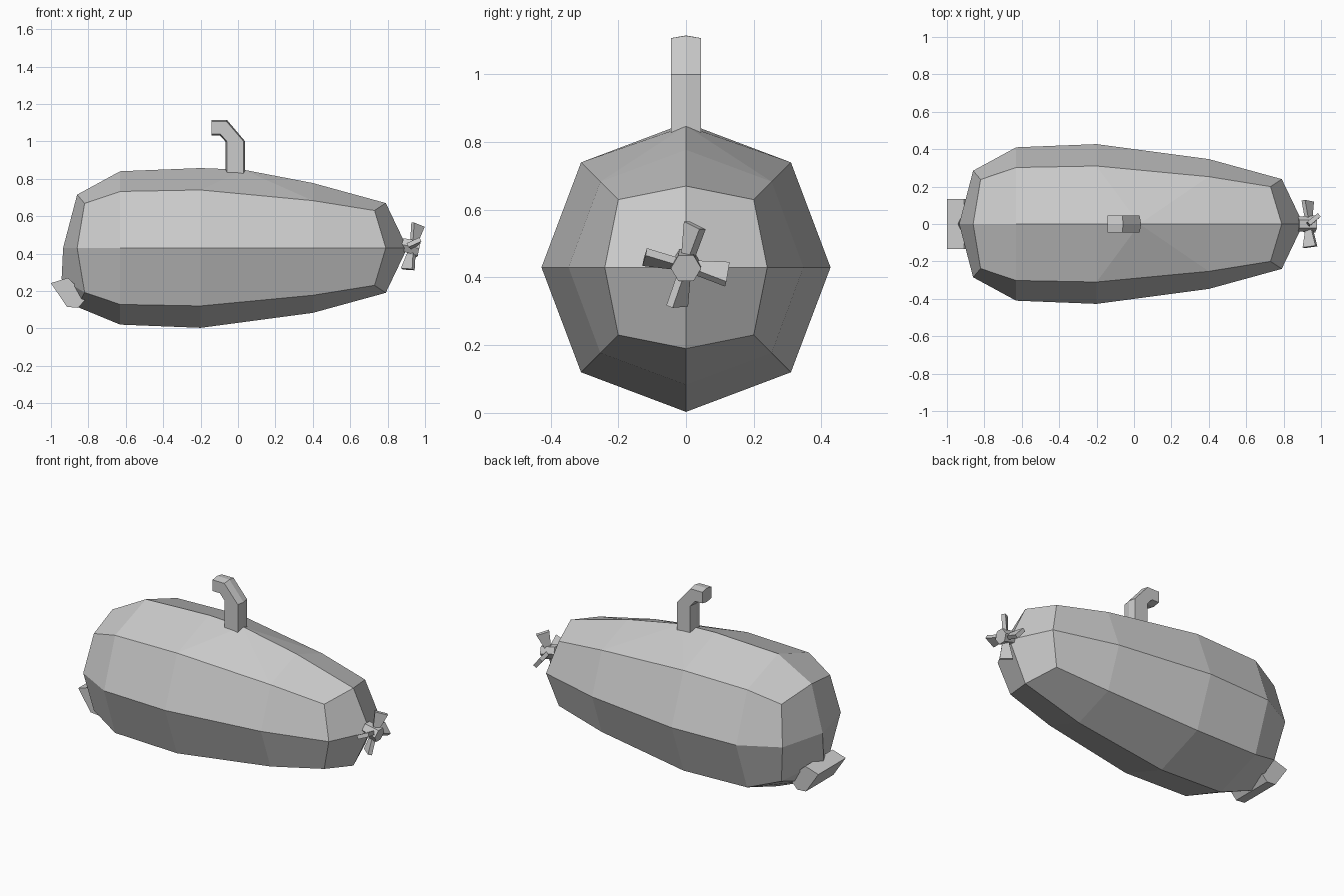
import bpy, bmesh
from math import cos, sin, pi, radians
from mathutils import Matrix, Vector

if "Cube" in bpy.data.objects:
    bpy.data.objects.remove(bpy.data.objects["Cube"])

ZC = 0.43  # height of the hull axis


def finish(bm, name):
    bmesh.ops.recalc_face_normals(bm, faces=bm.faces)
    me = bpy.data.meshes.new(name)
    bm.to_mesh(me)
    bm.free()
    ob = bpy.data.objects.new(name, me)
    bpy.context.collection.objects.link(ob)
    return ob


def loft(bm, rings):
    """Skin a list of equal-length point rings and cap both ends."""
    vs = [[bm.verts.new(p) for p in ring] for ring in rings]
    n = len(vs[0])
    for a, b in zip(vs, vs[1:]):
        for i in range(n):
            j = (i + 1) % n
            bm.faces.new((a[i], a[j], b[j], b[i]))
    bm.faces.new(vs[0])
    bm.faces.new(vs[-1])


# Hull: eight-sided rings; straight and diagonal corners differ at the ends
# (x straight, radius straight, x diagonal, offset diagonal)
stations = [(-0.86, 0.285, -0.82, 0.238), (-0.63, 0.41, -0.63, 0.302),
            (-0.20, 0.427, -0.20, 0.31), (0.40, 0.347, 0.40, 0.253),
            (0.79, 0.24, 0.73, 0.20)]
bm = bmesh.new()
rings = []
for k, (xs, rs, xd, d) in enumerate(stations):
    ring = []
    for i in range(8):
        x, r = (xd, d * 2 ** 0.5) if i % 2 else (xs, rs)
        z = ZC + r * sin(i * pi / 4)
        if k == 0 and i == 6:
            z = 0.115
        ring.append(bm.verts.new((x, r * cos(i * pi / 4), z)))
    rings.append(ring)
crown = bm.verts.new((0.03, 0, 0.848))  # raised point at the periscope foot
for k, (a, b) in enumerate(zip(rings, rings[1:])):
    for i in range(8):
        j = (i + 1) % 8
        if k == 2 and i in (1, 2):
            t, d = (j, i) if i == 1 else (i, j)
            for tri in ((a[t], a[d], crown), (a[d], b[d], crown), (b[d], b[t], crown)):
                bm.faces.new(tri)
        else:
            bm.faces.new((a[i], a[j], b[j], b[i]))

# Hull ends: four kite faces around a tip, with a chin point at the bow
nose = bm.verts.new((-0.935, 0, ZC))
tail = bm.verts.new((0.905, 0, ZC))
chin = bm.verts.new((-0.943, 0, 0.265))
f, r = rings[0], rings[-1]
for i in range(0, 8, 2):
    j = (i + 2) % 8
    bm.faces.new((tail, r[i], r[i + 1], r[j]))
    if i < 4:
        bm.faces.new((nose, f[i], f[i + 1], f[j]))
for side, diag in ((0, 7), (4, 5)):
    bm.faces.new((nose, chin, f[diag], f[side]))
    bm.faces.new((chin, f[6], f[diag]))
finish(bm, "hull")

# Bow lip: wedge-shaped shelf under the nose
lip = [(-1.0, 0.242), (-0.915, 0.115), (-0.855, 0.11), (-0.80, 0.17), (-0.91, 0.27)]
bm = bmesh.new()
loft(bm, [[(x, y, z) for x, z in lip] for y in (-0.134, 0.134)])
finish(bm, "bow_lip")

# Periscope: bent square tube with slightly ridged outer and inner walls
# (outer x, outer z, inner x, inner z)
path = [(0.03, 0.80, -0.06, 0.80), (0.03, 1.0, -0.06, 1.0),
        (-0.062, 1.107, -0.093, 1.038), (-0.143, 1.107, -0.143, 1.038)]
bm = bmesh.new()
sections = []
for ox, oz, ix, iz in path:
    o, n = Vector((ox, 0, oz)), Vector((ix, 0, iz))
    out = (o - n).normalized() * 0.008
    w = Vector((0, 0.045, 0))
    sections.append([o + w, o + out, o - w, n - w, n - out, n + w])
loft(bm, sections)
finish(bm, "periscope")

# Propeller: hexagonal hub and four pitched, flared blades, tilted as one
tilt = Matrix.Translation((0.935, 0, 0.435)) @ Matrix.Rotation(radians(13), 4, 'Y')
bm = bmesh.new()
loft(bm, [[(x, rad * cos(i * pi / 3), rad * sin(i * pi / 3)) for i in range(6)]
          for x, rad in ((-0.06, 0.04), (0.035, 0.045))])
bm.transform(tilt)
finish(bm, "propeller_hub")

bm = bmesh.new()
pitch = radians(38)
chord = Vector((cos(pitch), sin(pitch), 0))
thick = Vector((-sin(pitch), cos(pitch), 0)) * 0.012
for q in range(4):
    turn = Matrix.Rotation(q * pi / 2 - radians(12), 3, 'X')
    loft(bm, [[turn @ (Vector((0, 0, h)) + chord * w * s + thick * t)
               for s, t in ((-1, -1), (1, -1), (1, 1), (-1, 1))]
              for h, w in ((0.03, 0.018), (0.125, 0.038))])
bm.transform(tilt)
finish(bm, "propeller_blades")
